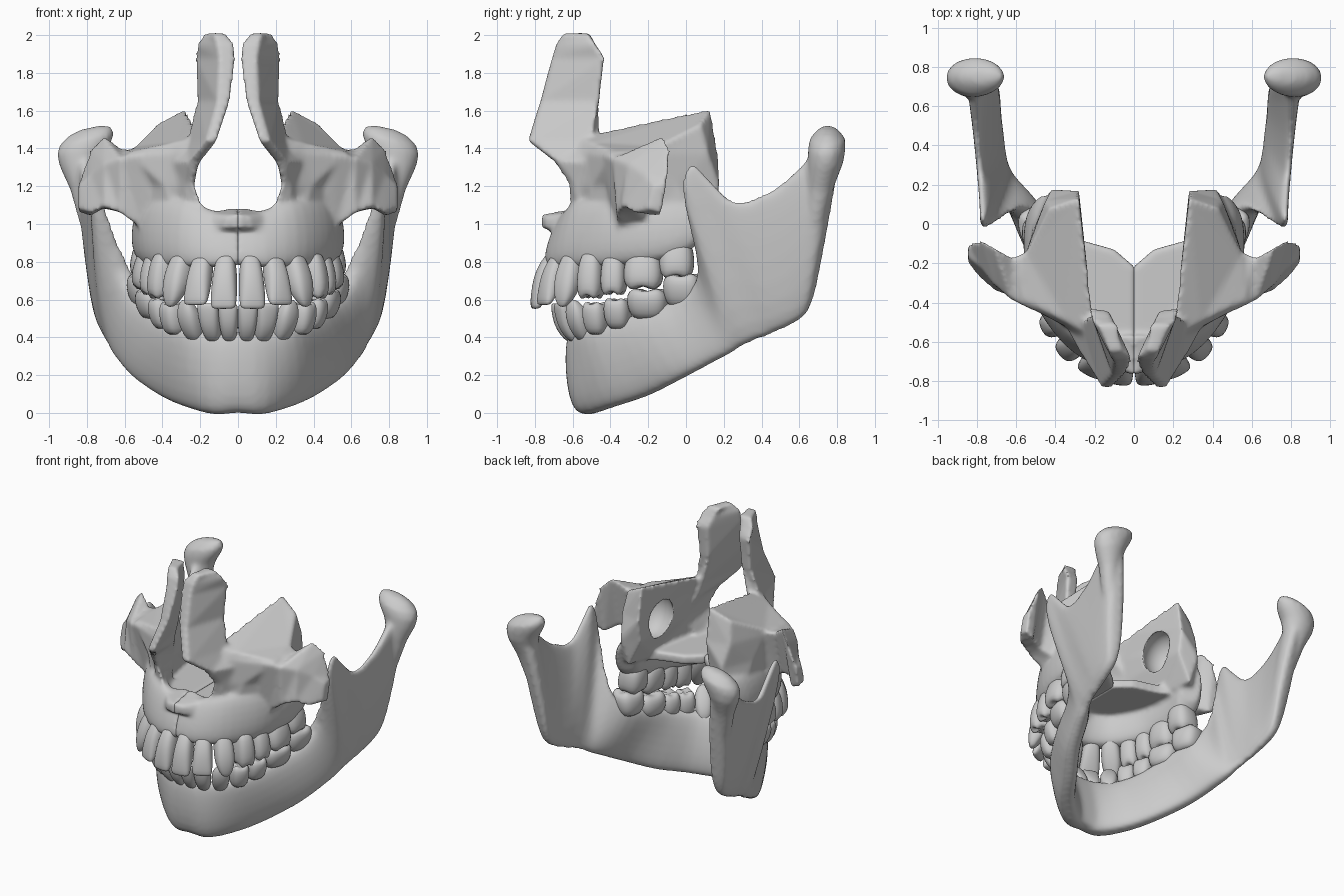
import bpy, bmesh, math
from mathutils import Vector, Matrix


def loft(bm, rings):
    # skin a list of equal-length rings and close both ends
    vs = [[bm.verts.new(p) for p in r] for r in rings]
    n = len(vs[0])
    for a, b in zip(vs, vs[1:]):
        for i in range(n):
            bm.faces.new((a[i], a[(i + 1) % n], b[(i + 1) % n], b[i]))
    bm.faces.new(vs[0][::-1])
    bm.faces.new(vs[-1])


def spline(st, steps=3):
    # smooth extra stations between the given ones
    out = []
    for i in range(len(st) - 1):
        p0, p1, p2, p3 = st[max(i - 1, 0)], st[i], st[i + 1], st[min(i + 2, len(st) - 1)]
        for k in range(steps):
            t = k / steps
            out.append([.5 * (2 * b + (c - a) * t + (2 * a - 5 * b + 4 * c - d) * t * t
                              + (3 * b - a - 3 * c + d) * t ** 3) for a, b, c, d in zip(p0, p1, p2, p3)])
    return out + [list(st[-1])]


def ribbon(bm, st, n=20):
    # wall swept along an arch; station = bottom xyz, top xyz, bottom width, top width
    rings = []
    for i, s in enumerate(st):
        a, b = st[max(i - 1, 0)], st[min(i + 1, len(st) - 1)]
        d = Vector((b[0] - a[0], b[1] - a[1], 0)).normalized()
        nor = Vector((d.y, -d.x, 0))
        lo, hi = Vector(s[:3]), Vector(s[3:6])
        ring = []
        for k in range(n):
            t = 2 * math.pi * k / n
            u, q = (1 - math.cos(t)) / 2, math.sin(t)
            side = math.copysign(abs(q) ** 0.6, q)
            ring.append(lo.lerp(hi, u) + nor * side * (s[6] + (s[7] - s[6]) * u) / 2)
        rings.append(ring)
    loft(bm, rings)


def finish(bm, name):
    bmesh.ops.recalc_face_normals(bm, faces=bm.faces)
    me = bpy.data.meshes.new(name)
    bm.to_mesh(me)
    bm.free()
    for p in me.polygons:
        p.use_smooth = True
    ob = bpy.data.objects.new(name, me)
    bpy.context.collection.objects.link(ob)
    return ob


def fuse(ob, size):
    m = ob.modifiers.new("fuse", 'REMESH')
    m.mode, m.voxel_size, m.use_smooth_shade = 'VOXEL', size, True


def soften(ob, it):
    m = ob.modifiers.new("soften", 'SMOOTH')
    m.factor, m.iterations = 0.5, it


# lower jaw: chin, body, coronoid, notch, neck
jaw = [
    (0, -.53, .00, 0, -.59, .43, .18, .12),
    (.12, -.51, -.01, .12, -.575, .43, .18, .12),
    (.27, -.38, .03, .26, -.51, .45, .16, .13),
    (.40, -.20, .09, .35, -.38, .48, .15, .14),
    (.53, -.02, .18, .42, -.22, .54, .14, .16),
    (.61, .15, .27, .50, -.01, .62, .13, .18),
    (.64, .23, .31, .60, .07, .77, .12, .14),
    (.655, .28, .34, .735, -.01, 1.13, .12, .08),
    (.67, .32, .36, .765, -.01, 1.27, .12, .07),
    (.68, .36, .38, .77, .04, 1.325, .12, .06),
    (.69, .42, .40, .775, .12, 1.24, .12, .06),
    (.70, .48, .43, .785, .26, 1.12, .13, .06),
    (.71, .55, .46, .80, .45, 1.18, .13, .07),
    (.715, .60, .49, .81, .62, 1.32, .13, .10),
    (.72, .64, .53, .81, .71, 1.42, .13, .13),
    (.725, .665, .59, .81, .78, 1.42, .12, .13),
    (.73, .685, .66, .82, .82, 1.40, .06, .07)]
bm = bmesh.new()
mirrored = [(-s[0], s[1], s[2], -s[3], *s[4:]) for s in jaw[:0:-1]]
ribbon(bm, spline(mirrored + jaw))
# condyle: flaring neck and head, (x, y, z, x radius, y radius)
head = [(.79, .68, 1.0, .045, .05), (.82, .715, 1.2, .07, .07), (.83, .74, 1.33, .115, .095),
        (.815, .745, 1.40, .145, .1), (.80, .75, 1.45, .145, .095), (.785, .75, 1.49, .115, .06),
        (.78, .75, 1.51, .06, .03)]
for sx in (1, -1):
    loft(bm, [[(sx * (x + rx * math.cos(k * math.pi / 10)), y + ry * math.sin(k * math.pi / 10),
                z - .22 * rx * math.cos(k * math.pi / 10)) for k in range(20)]
              for x, y, z, rx, ry in head])
mandible = finish(bm, "lower_jaw")
fuse(mandible, .015)
soften(mandible, 9)

# upper jaw, one half: tooth-bearing ridge
bm = bmesh.new()
ribbon(bm, spline([
    (-.004, -.70, .78, -.004, -.62, 1.07, .15, .10),
    (.13, -.69, .77, .12, -.62, 1.07, .15, .11),
    (.27, -.61, .77, .26, -.56, 1.12, .16, .13),
    (.37, -.48, .77, .37, -.44, 1.14, .18, .15),
    (.44, -.33, .78, .44, -.30, 1.14, .19, .17),
    (.475, -.15, .80, .46, -.12, 1.14, .20, .17),
    (.475, .00, .85, .44, .05, 1.14, .19, .17),
    (.45, .06, .91, .40, .13, 1.15, .14, .15)]))
# palate plate
plan = [(-.004, -.62), (.25, -.5), (.4, -.25), (.42, 0), (.28, -.08), (.1, -.13), (-.004, -.22)]
loft(bm, [[(x, y, z) for x, y in plan] for z in (.975, 1.045)])
# cheek body with orbital floor on top
body = [
    (1.0, [(.14, -.62), (.34, -.53), (.53, -.22), (.51, .05), (.38, .14), (.33, -.1), (.26, -.45)]),
    (1.2, [(.23, -.6), (.39, -.5), (.56, -.3), (.52, -.05), (.42, .18), (.28, .14), (.26, -.4)]),
    (1.37, [(.2, -.63), (.35, -.52), (.58, -.4), (.55, -.15), (.45, .12), (.28, .17), (.24, -.4)])]
floor = [(.19, -.58, 1.46), (.34, -.5, 1.43), (.58, -.38, 1.38), (.55, -.15, 1.41),
         (.43, .08, 1.53), (.28, .13, 1.61), (.23, -.3, 1.52)]
loft(bm, [[(x, y, z) for x, y in r] for z, r in body] + [floor])
# frontal process beside the nose
process = [
    (1.04, [(.13, -.64), (.28, -.60), (.36, -.48), (.22, -.45)]),
    (1.12, [(.20, -.62), (.28, -.58), (.36, -.48), (.26, -.4)]),
    (1.22, [(.235, -.63), (.28, -.60), (.36, -.48), (.26, -.4)]),
    (1.33, [(.20, -.70), (.26, -.68), (.36, -.5), (.22, -.43)]),
    (1.44, [(.11, -.84), (.17, -.83), (.27, -.5), (.19, -.45)]),
    (1.65, [(.04, -.77), (.11, -.77), (.22, -.46), (.14, -.46)]),
    (1.88, [(.01, -.70), (.10, -.71), (.23, -.43), (.13, -.44)]),
    (1.95, [(.015, -.68), (.11, -.69), (.22, -.48), (.11, -.48)]),
    (2.01, [(.06, -.64), (.13, -.65), (.18, -.52), (.08, -.51)])]
loft(bm, [[(x, y, z) for x, y in r] for z, r in process])
# cheekbone process
cheek = [
    (.42, [(-.40, 1.0), (-.43, 1.36), (-.1, 1.36), (-.1, 1.0)]),
    (.52, [(-.36, .98), (-.44, 1.37), (-.13, 1.38), (-.2, 1.0)]),
    (.62, [(-.37, 1.06), (-.39, 1.35), (-.17, 1.40), (-.25, 1.06)]),
    (.71, [(-.34, 1.09), (-.31, 1.32), (-.12, 1.47), (-.21, 1.08)]),
    (.78, [(-.28, 1.06), (-.22, 1.26), (-.08, 1.40), (-.14, 1.04)]),
    (.845, [(-.2, 1.08), (-.17, 1.2), (-.1, 1.22), (-.13, 1.06)])]
loft(bm, [[(x, y, z) for y, z in r] for x, r in cheek])
# nasal spine
loft(bm, [[(-.004, -.58, .92), (.24, -.6, .95), (.2, -.58, 1.06), (-.004, -.56, 1.09)],
          [(-.004, -.77, .98), (.08, -.74, .98), (.06, -.75, 1.04), (-.004, -.77, 1.05)]])
maxilla = finish(bm, "upper_jaw")
fuse(maxilla, .014)

# sinus hollow, opening toward the nose
bm = bmesh.new()
bmesh.ops.create_uvsphere(bm, u_segments=24, v_segments=16, radius=1,
                          matrix=Matrix.Translation((.36, -.09, 1.31)) @ Matrix.Diagonal((.15, .17, .18, 1)))
cutter = finish(bm, "sinus_cutter")
cutter.hide_render = True
cutter.display_type = 'WIRE'
m = maxilla.modifiers.new("sinus", 'BOOLEAN')
m.operation, m.object, m.solver = 'DIFFERENCE', cutter, 'EXACT'
soften(maxilla, 7)
maxilla.modifiers.new("other_half", 'MIRROR').use_mirror_merge = False

# tooth shapes: (height fraction, width scale, depth scale) from root to tip
shapes = {
    'incisor': [(0, .5, .5), (.2, .8, .9), (.45, .96, 1), (.75, 1.03, .72), (.95, 1, .42), (1, .85, .2)],
    'canine': [(0, .5, .5), (.2, .82, .9), (.45, 1, 1), (.72, .97, .8), (.92, .6, .42), (1, .25, .18)],
    'molar': [(0, .6, .55), (.2, .9, .86), (.5, 1.03, 1), (.8, 1.02, .98), (.98, .8, .75), (.91, .35, .3)]}
ivory = bpy.data.materials.new("tooth_white")
ivory.diffuse_color = (.88, .88, .87, 1)


def teeth(name, rows, lean):
    # row = x, y, width, depth, root z, tip z, shape
    bm = bmesh.new()
    for i, (x, y, w, d, z0, z1, kind) in enumerate(rows):
        a = rows[i - 1] if i else (-x, y)
        b = rows[min(i + 1, len(rows) - 1)]
        t = Vector((b[0] - a[0], b[1] - a[1], 0)).normalized()
        out = Vector((t.y, -t.x, 0))
        tip = lean * (1 if i < 3 else .2)
        rings = []
        for h, ws, ds in shapes[kind]:
            ring = []
            for k in range(16):
                q = 2 * math.pi * k / 16
                c, s = math.cos(q), math.sin(q)
                cusp = -.06 * math.cos(4 * q) if kind == 'molar' and h > .85 else 0
                p = Vector((x, y, z0 + (z1 - z0) * (h + cusp))) + out * tip * (h - .6)
                p += t * math.copysign(abs(c) ** .75, c) * w * ws * .55
                p += out * math.copysign(abs(s) ** .75, s) * d * ds * .58
                ring.append(p)
            rings.append(ring)
        loft(bm, rings)
    ob = finish(bm, name)
    ob.data.materials.append(ivory)
    m = ob.modifiers.new("round", 'SUBSURF')
    m.levels = m.render_levels = 1
    ob.modifiers.new("other_half", 'MIRROR').use_mirror_merge = False


teeth("upper_teeth", [
    (.072, -.755, .125, .12, .86, .55, 'incisor'),
    (.208, -.715, .125, .11, .86, .57, 'incisor'),
    (.325, -.625, .130, .13, .88, .56, 'canine'),
    (.395, -.500, .125, .15, .86, .60, 'molar'),
    (.435, -.380, .125, .15, .86, .62, 'molar'),
    (.465, -.225, .190, .17, .87, .65, 'molar'),
    (.475, -.050, .170, .17, .93, .71, 'molar')], .11)
teeth("lower_teeth", [
    (.050, -.655, .095, .10, .37, .58, 'incisor'),
    (.150, -.635, .105, .10, .37, .58, 'incisor'),
    (.255, -.570, .115, .12, .37, .60, 'canine'),
    (.340, -.475, .120, .13, .41, .59, 'molar'),
    (.395, -.360, .130, .14, .44, .61, 'molar'),
    (.445, -.200, .200, .17, .49, .66, 'molar'),
    (.490, -.015, .190, .17, .55, .74, 'molar')], .10)
